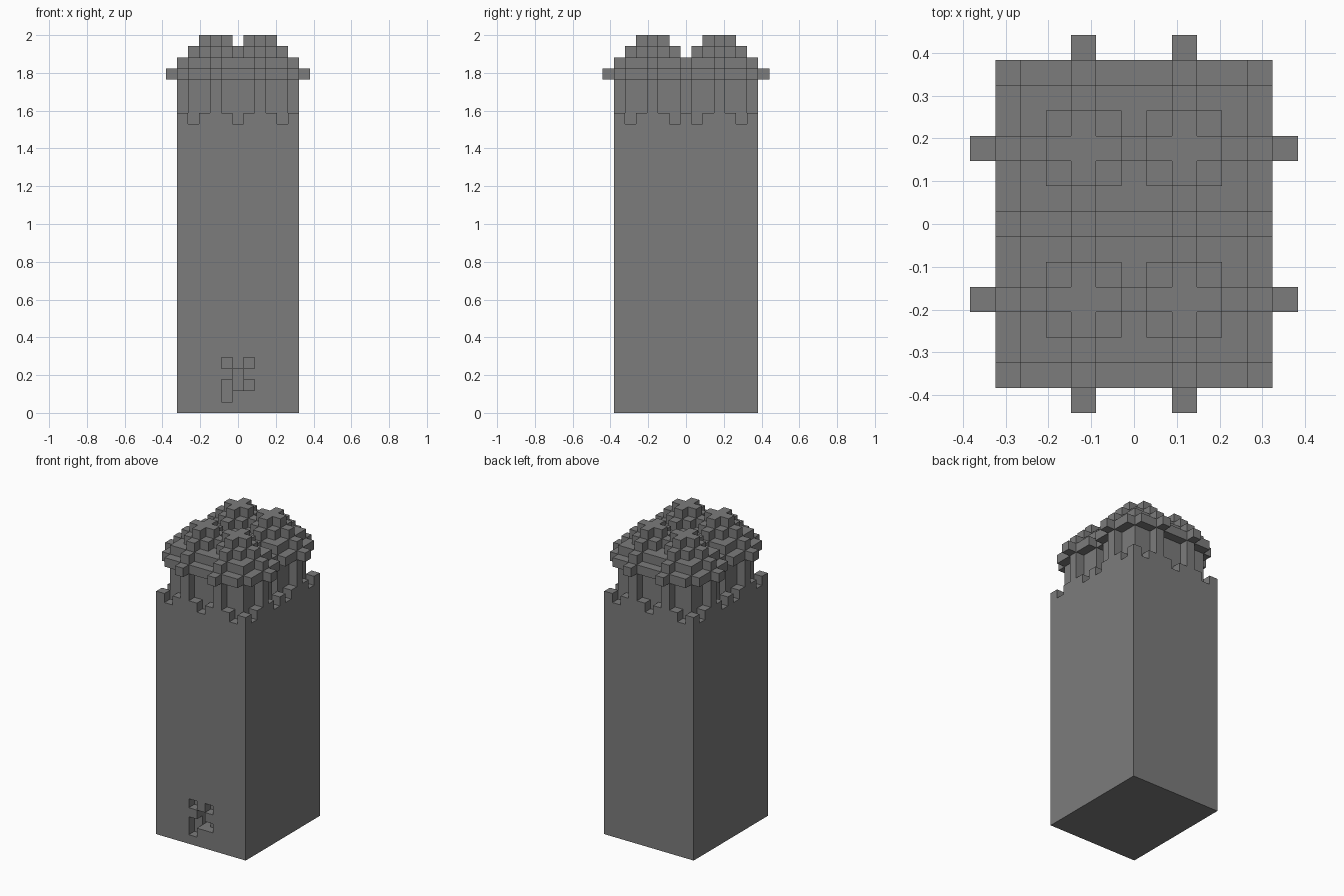
import bpy
import bmesh
from mathutils import Vector

if "Cube" in bpy.data.objects:
    bpy.data.objects.remove(bpy.data.objects["Cube"], do_unlink=True)

U = 2 / 34                      # edge of one cube
HALF_X, HALF_Y = 5, 6           # tower reaches this many cubes from the centre
WALL_TOP = 27                   # tower height in cubes
CENTRES = [(x, y) for x in (-2, 2) for y in (-3, 3)]

stone = bpy.data.materials.new("stone_grey")
stone.use_nodes = True
GREY = (0.2, 0.2, 0.2, 1)
stone.diffuse_color = GREY
stone.node_tree.nodes["Principled BSDF"].inputs["Base Color"].default_value = GREY


def build(name, cells):
    """Skin a set of cubes, keeping only the exposed faces."""
    bm = bmesh.new()
    corners = {}

    def corner(p):
        key = tuple(round(2 * c) for c in p)
        if key not in corners:
            corners[key] = bm.verts.new(p * U)
        return corners[key]

    for cell in cells:
        mid = Vector(cell) + Vector((0, 0, 0.5))
        for axis in range(3):
            for sign in (-1, 1):
                step = [0, 0, 0]
                step[axis] = sign
                if tuple(c + s for c, s in zip(cell, step)) in cells:
                    continue
                n = Vector(step) / 2
                a, b = Vector((0, 0, 0)), Vector((0, 0, 0))
                a[(axis + 1) % 3] = 0.5
                b[(axis + 2) % 3] = 0.5 * sign
                bm.faces.new([corner(mid + n + o)
                              for o in (-a - b, a - b, a + b, b - a)])
    # merge flat areas into large faces
    bmesh.ops.dissolve_limit(bm, angle_limit=0.01, verts=bm.verts[:], edges=bm.edges[:])
    mesh = bpy.data.meshes.new(name)
    bm.to_mesh(mesh)
    bm.free()
    mesh.materials.append(stone)
    obj = bpy.data.objects.new(name, mesh)
    bpy.context.collection.objects.link(obj)
    return obj


def discs(radius, bottom, top):
    """Four overlapping stepped discs, one about each centre."""
    r = range(-radius, radius + 1)
    return {(cx + i, cy + j, z) for cx, cy in CENTRES for i in r for j in r
            if i * i + j * j <= radius * radius for z in range(bottom, top)}


# Tower body
tower = {(x, y, z) for x in range(-HALF_X, HALF_X + 1)
         for y in range(-HALF_Y, HALF_Y + 1) for z in range(WALL_TOP)}

# Notches in the rim around each turret
for cx, cy in CENTRES:
    for i in (-1, 1):
        for j in (-1, 1):
            tower.discard((cx + 2 * i, cy + 3 * j, WALL_TOP - 1))
            tower.discard((cx + 3 * i, cy + 2 * j, WALL_TOP - 1))

# Recessed pattern low on the front, deeper in the middle
for x, z in ((-1, 4), (1, 4), (0, 3), (-1, 2), (0, 2), (1, 2), (-1, 1)):
    for depth in range(2 if x == 0 else 1):
        tower.discard((x, depth - HALF_Y, z))
build("tower_body", tower)

# Turret columns, wide brim, and tiers narrowing to a cross
build("turret_columns", discs(3, WALL_TOP, 30))
build("canopy_brim", discs(4, 30, 31))
for radius, name in ((3, "lower"), (2, "middle"), (1, "top")):
    z = 34 - radius
    build("canopy_tier_" + name, discs(radius, z, z + 1))
